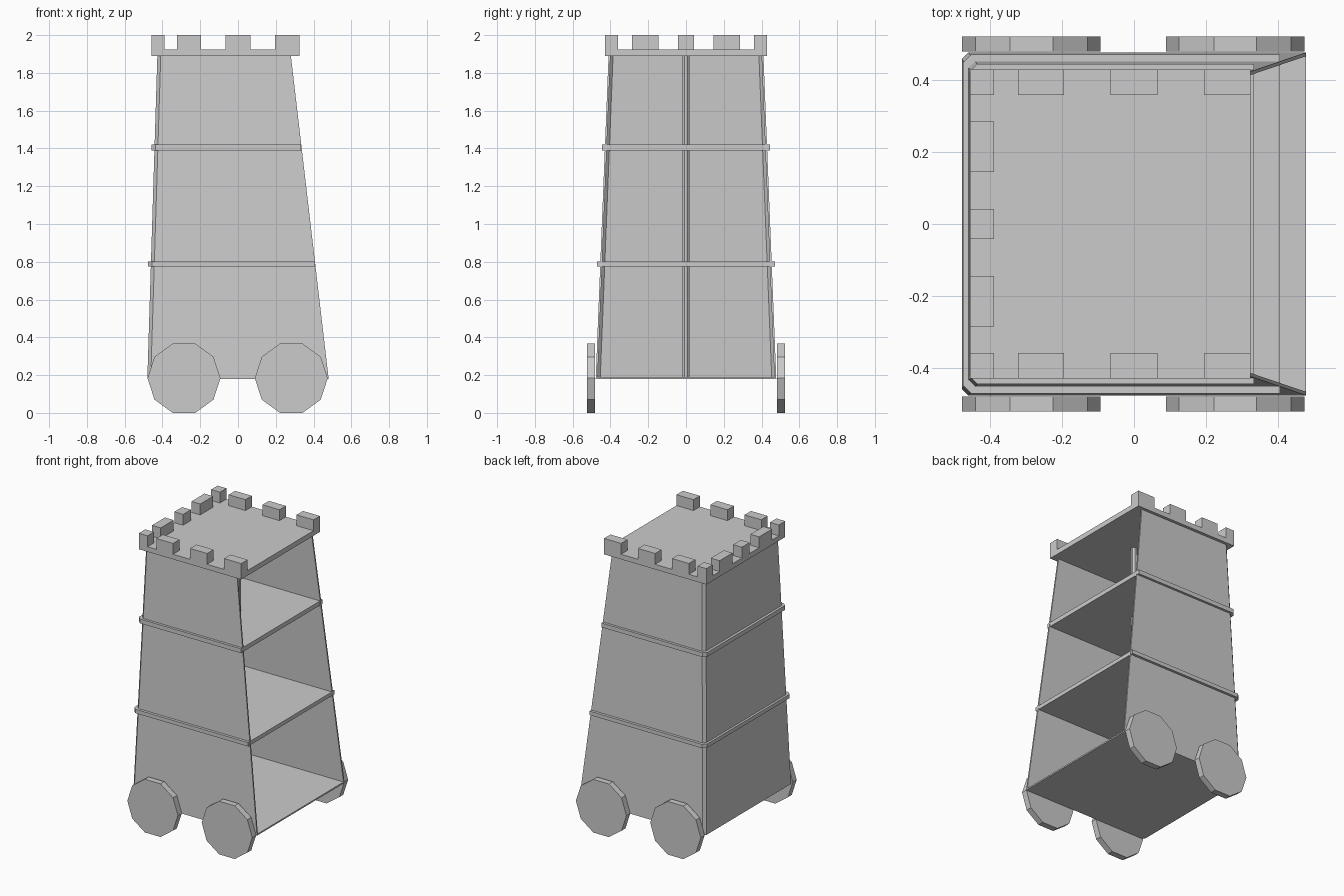
import bpy, bmesh, math

if "Cube" in bpy.data.objects:
    bpy.data.objects.remove(bpy.data.objects["Cube"])


def finish(name, bm):
    bmesh.ops.recalc_face_normals(bm, faces=bm.faces)
    me = bpy.data.meshes.new(name)
    bm.to_mesh(me)
    bm.free()
    ob = bpy.data.objects.new(name, me)
    bpy.context.collection.objects.link(ob)
    return ob


def box(name, x0, x1, y0, y1, z0, z1):
    bm = bmesh.new()
    bmesh.ops.create_cube(bm, size=1)
    for v in bm.verts:
        v.co = ((x0 + x1) / 2 + v.co.x * (x1 - x0),
                (y0 + y1) / 2 + v.co.y * (y1 - y0),
                (z0 + z1) / 2 + v.co.z * (z1 - z0))
    return finish(name, bm)


def u_profile(xb, xf, y, z, c=0.018):
    # Outline open to +x, with chamfered rear corners
    return [(xf, -y, z), (xb + c, -y, z), (xb, -y + c, z),
            (xb, y - c, z), (xb + c, y, z), (xf, y, z)]


def loft(name, lower, upper):
    bm = bmesh.new()
    a = [bm.verts.new(p) for p in lower]
    b = [bm.verts.new(p) for p in upper]
    bm.faces.new(a)
    bm.faces.new(b)
    for i in range(len(a)):
        j = (i + 1) % len(a)
        bm.faces.new((a[i], a[j], b[j], b[i]))
    return finish(name, bm)


def prism(name, sides, radius, depth, loc, rot, turn=0.0):
    bpy.ops.mesh.primitive_cylinder_add(vertices=sides, radius=radius, depth=depth)
    ob = bpy.context.object
    ob.name = name
    for v in ob.data.vertices:
        x, y = v.co.x, v.co.y
        v.co.x = x * math.cos(turn) - y * math.sin(turn)
        v.co.y = x * math.sin(turn) + y * math.cos(turn)
    ob.location = loc
    ob.rotation_euler = rot
    return ob


# Tapered three-sided wall shell, lofted from a U-shaped strip
def strip(xb, xf, y, z, t=0.01):
    return u_profile(xb, xf, y, z) + u_profile(xb + t, xf, y - t, z, 0.014)[::-1]


loft("tower_walls", strip(-0.48, 0.48, 0.478, 0.18), strip(-0.427, 0.28, 0.41, 1.89))

# Floors; the upper two project past the walls as bands
for name, xb, xf, y, z0, z1 in (
        ("base_floor", -0.478, 0.479, 0.477, 0.18, 0.19),
        ("lower_floor", -0.476, 0.407, 0.472, 0.775, 0.802),
        ("upper_floor", -0.459, 0.334, 0.446, 1.39, 1.42)):
    loft(name, u_profile(xb, xf, y, z0, 0.022), u_profile(xb, xf, y, z1, 0.022))

# Central octagonal post
prism("central_post", 8, 0.02, 1.71, (0, 0, 1.04), (0, 0, 0), math.pi / 8)

# Roof platform and battlements
XB, XF, Y = -0.457, 0.325, 0.43
box("roof_platform", XB, XF, -Y, Y, 1.89, 1.925)
for x0, x1 in ((XB, -0.39), (-0.323, -0.195), (-0.065, 0.065), (0.195, XF)):
    for s in (-1, 1):
        box("side_merlon", x0, x1, *sorted((s * 0.36, s * Y)), 1.92, 2.0)
for y0, y1 in ((-0.286, -0.145), (-0.042, 0.042), (0.145, 0.286)):
    box("rear_merlon", XB, -0.39, y0, y1, 1.92, 2.0)

# Ten-sided wheels
R = 0.193
for x in (-0.286, 0.282):
    for s in (-1, 1):
        prism("wheel", 10, R, 0.042, (x, s * 0.502, R * math.cos(math.pi / 10)),
              (math.pi / 2, 0, 0), math.pi / 2)
